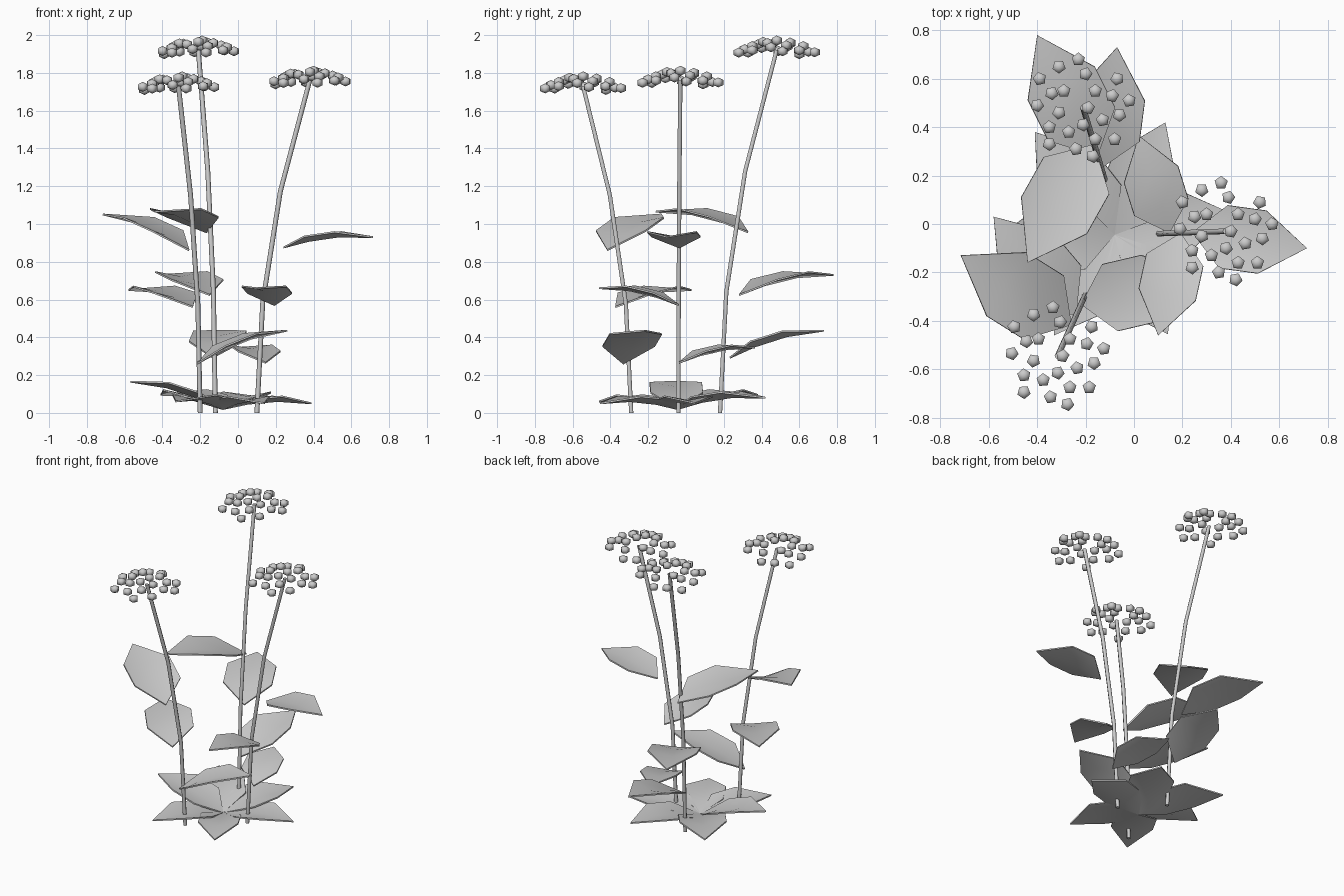
import bpy, bmesh, math, random
from mathutils import Vector, Matrix

random.seed(4)
cube = bpy.data.objects.get("Cube")
if cube:
    bpy.data.objects.remove(cube, do_unlink=True)

grey = bpy.data.materials.new("soft_grey")
grey.use_nodes = True
grey.diffuse_color = (0.6, 0.6, 0.6, 1)
grey.node_tree.nodes["Principled BSDF"].inputs["Base Color"].default_value = (0.6, 0.6, 0.6, 1)


def add_mesh(name, bm, smooth_angle):
    bmesh.ops.recalc_face_normals(bm, faces=bm.faces)
    mesh = bpy.data.meshes.new(name)
    bm.to_mesh(mesh)
    bm.free()
    mesh.materials.append(grey)
    obj = bpy.data.objects.new(name, mesh)
    bpy.context.collection.objects.link(obj)
    bpy.ops.object.select_all(action="DESELECT")
    obj.select_set(True)
    bpy.context.view_layer.objects.active = obj
    bpy.ops.object.shade_smooth_by_angle(angle=math.radians(smooth_angle))


# Leaf outline: distance along, half width, midrib lift (fractions of the length)
LEAF_ROWS = [(0.28, 0.27, 0.04), (0.62, 0.27, 0.05)]
EDGE_LIFT = 0.05
THICKNESS = 0.009


def leaf(name, base, tip):
    """Pointed leaf, folded along its midrib, running from base to tip."""
    base, tip = Vector(base), Vector(tip)
    along = tip - base
    length = along.length
    side = along.cross(Vector((0, 0, 1))).normalized()
    up = side.cross(along).normalized()
    bm = bmesh.new()
    start, end = bm.verts.new(base), bm.verts.new(tip)
    rows = []
    for t, width, lift in LEAF_ROWS:
        mid = base + along * t + up * lift * length
        edge = up * EDGE_LIFT * length
        rows.append([bm.verts.new(mid + (side * s * width * length + edge * abs(s)))
                     for s in (-1, 0, 1)])
    low, high = rows
    for i in (0, 1):
        bm.faces.new((start, low[i + 1], low[i]))
        bm.faces.new((low[i], low[i + 1], high[i + 1], high[i]))
        bm.faces.new((high[i], high[i + 1], end))
    bmesh.ops.recalc_face_normals(bm, faces=bm.faces)
    bmesh.ops.solidify(bm, geom=bm.faces[:], thickness=THICKNESS)
    add_mesh(name, bm, 50)


def stem(name, base, top, radius=0.013, sides=6):
    """Thin stalk that leans further out the higher it gets."""
    bm = bmesh.new()
    rings = []
    for t in (0, 1 / 3, 2 / 3, 1):
        centre = base.lerp(top, t * t)
        centre.z = top.z * t
        rings.append([bm.verts.new(centre + radius * Vector(
            (math.cos(a), math.sin(a), 0)))
            for a in (math.tau * k / sides for k in range(sides))])
    for a, b in zip(rings, rings[1:]):
        for k in range(sides):
            n = (k + 1) % sides
            bm.faces.new((a[k], a[n], b[n], b[k]))
    bm.faces.new(rings[0])
    bm.faces.new(rings[-1])
    add_mesh(name, bm, 70)


# Floret positions across a flower head, in hundredths
FLORETS = [(-18, 12), (-10, 17), (-2, 20), (1, 14), (14, 12), (-8, 7),
           (-13, 6), (5, 7), (12, 5), (19, 3), (-19, 1), (-10, -2),
           (2, 0), (15, -3), (-14, -8), (0, -7), (8, -5), (-6, -10),
           (13, -13), (5, -13), (-14, -15), (-3, -17), (4, -20)]
SPINS = [random.uniform(0, math.tau) for _ in FLORETS]


def flower_head(name, top):
    """Domed cluster of small, slightly flattened five-sided buds."""
    bm = bmesh.new()
    flatten = Matrix.Diagonal((1, 1, 0.8, 1))
    for (x, y), spin in zip(FLORETS, SPINS):
        offset = Vector((x, y, 0)) / 100
        offset.z = 0.052 - 1.55 * offset.length_squared
        place = Matrix.Translation(top + offset) @ Matrix.Rotation(spin, 4, "Z")
        bmesh.ops.create_uvsphere(bm, u_segments=5, v_segments=3,
                                  radius=0.033, matrix=place @ flatten)
    add_mesh(name, bm, 80)


# Each plant: stem foot, stem top, and leaf tips from the lowest to the highest
PLANTS = {
    "left": ((0.1, -0.04, 0), (0.38, -0.03, 1.76),
             [(0.02, 0.365, 0.35), (0.1, -0.46, 0.665), (0.715, -0.1, 0.935)]),
    "back": ((-0.12, 0.18, 0), (-0.21, 0.48, 1.92),
             [(-0.07, 0.73, 0.44), (-0.4, 0.78, 0.735), (-0.44, -0.16, 1.07)]),
    "right": ((-0.2, -0.29, 0), (-0.315, -0.545, 1.73),
              [(0.26, -0.22, 0.44), (-0.58, 0.03, 0.655), (-0.715, -0.13, 1.055)]),
}
for name, (foot, top, tips) in PLANTS.items():
    foot, top = Vector(foot), Vector(top)
    stem(name + "_stem", foot, top)
    flower_head(name + "_flower_head", top)
    for level, tip in enumerate(tips, 1):
        root = foot.lerp(top, level / 6)
        root.z -= 0.012 * (3 - level)
        leaf(f"{name}_stem_leaf_{level}", root, tip)

# Rosette of leaves at ground level
ROSETTE_TIPS = [(0.39, 0.05, 0.055), (0.13, 0.42, 0.085), (-0.41, 0.38, 0.1),
                (-0.57, -0.06, 0.17), (-0.33, -0.46, 0.065), (0.14, -0.455, 0.055)]
for i, tip in enumerate(ROSETTE_TIPS, 1):
    leaf(f"rosette_leaf_{i}", (-0.08, -0.045, 0.025), tip)
